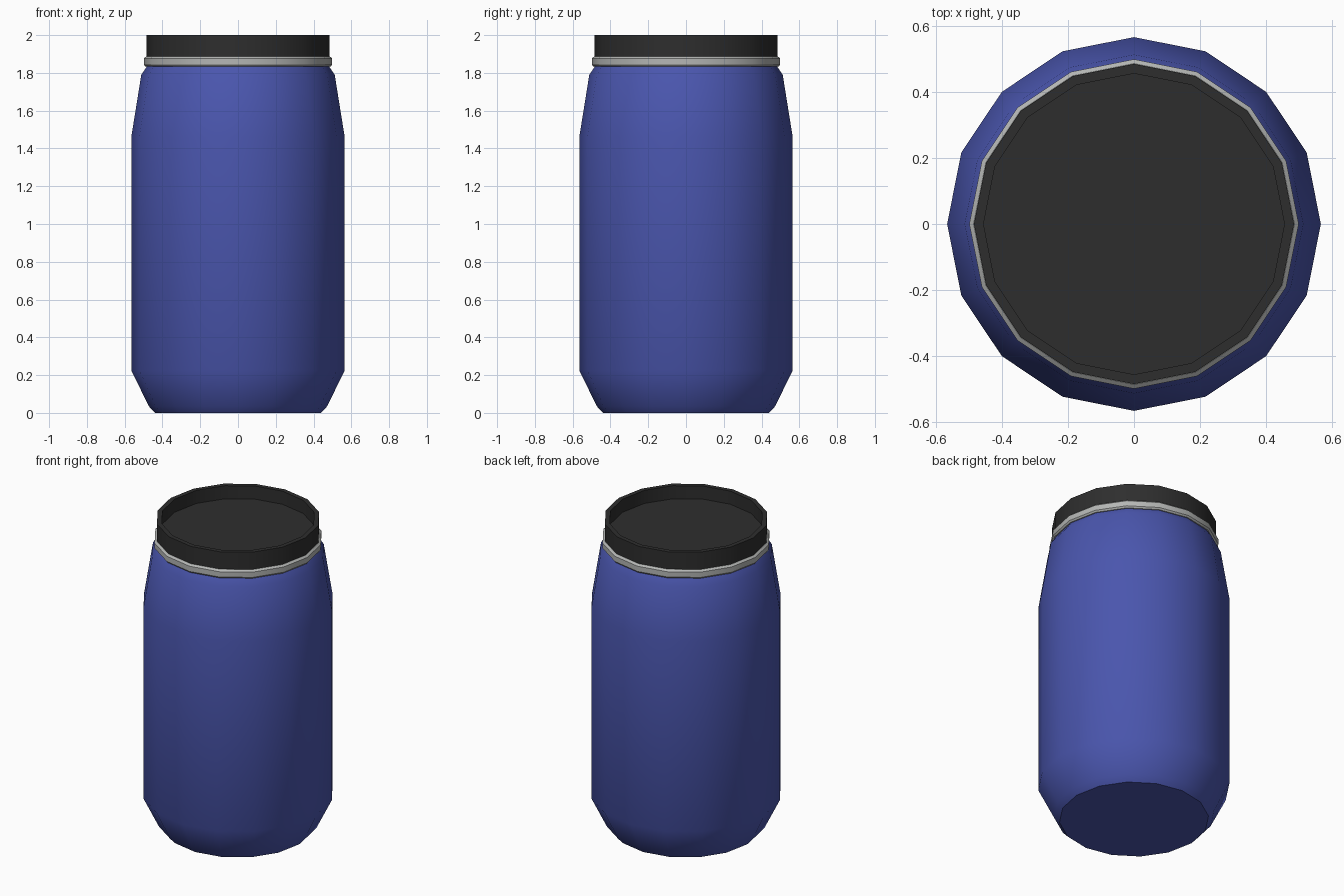
import bpy, bmesh, math

if "Cube" in bpy.data.objects:
    bpy.data.objects.remove(bpy.data.objects["Cube"])

SIDES = 16


def material(name, rgb):
    m = bpy.data.materials.new(name)
    m.diffuse_color = (*rgb, 1.0)
    m.use_nodes = True
    m.node_tree.nodes["Principled BSDF"].inputs["Base Color"].default_value = m.diffuse_color
    return m


def lathe(name, profile, mat, cap_start=False, cap_end=False, closed=False, angle=35):
    """Revolve (radius, z) points, listed bottom-outside to top, around z."""
    bm = bmesh.new()
    rings = []
    for r, z in profile:
        rings.append([bm.verts.new((r * math.cos(2 * math.pi * i / SIDES),
                                    r * math.sin(2 * math.pi * i / SIDES), z))
                      for i in range(SIDES)])
    pairs = list(zip(rings, rings[1:]))
    if closed:
        pairs.append((rings[-1], rings[0]))
    for a, b in pairs:
        for i in range(SIDES):
            j = (i + 1) % SIDES
            bm.faces.new((a[i], a[j], b[j], b[i]))
    if cap_start:
        bm.faces.new(rings[0][::-1])
    if cap_end:
        bm.faces.new(rings[-1])
    me = bpy.data.meshes.new(name)
    bm.to_mesh(me)
    bm.free()
    me.materials.append(mat)
    ob = bpy.data.objects.new(name, me)
    bpy.context.collection.objects.link(ob)
    bpy.ops.object.select_all(action='DESELECT')
    ob.select_set(True)
    bpy.context.view_layer.objects.active = ob
    bpy.ops.object.shade_smooth_by_angle(angle=math.radians(angle))
    return ob


blue = material("blue plastic", (0.068, 0.092, 0.42))
black = material("black plastic", (0.027, 0.027, 0.027))
steel = material("grey steel", (0.46, 0.47, 0.46))

# Drum body with tapered foot and shoulder
lathe("drum_body", [(0.44, 0), (0.472, 0.035), (0.565, 0.225), (0.565, 1.46),
                    (0.512, 1.79), (0.485, 1.83), (0.48, 1.84)],
      blue, cap_start=True, angle=40)

# Clamp ring holding the lid
lathe("clamp_ring", [(0.478, 1.833), (0.49, 1.833), (0.498, 1.843),
                     (0.498, 1.877), (0.485, 1.888), (0.478, 1.888)],
      steel, closed=True, angle=30)

# Lid with raised rim and recessed top
lathe("lid", [(0.484, 1.88), (0.484, 2.0), (0.455, 2.0), (0.455, 1.915)],
      black, cap_end=True, angle=30)
